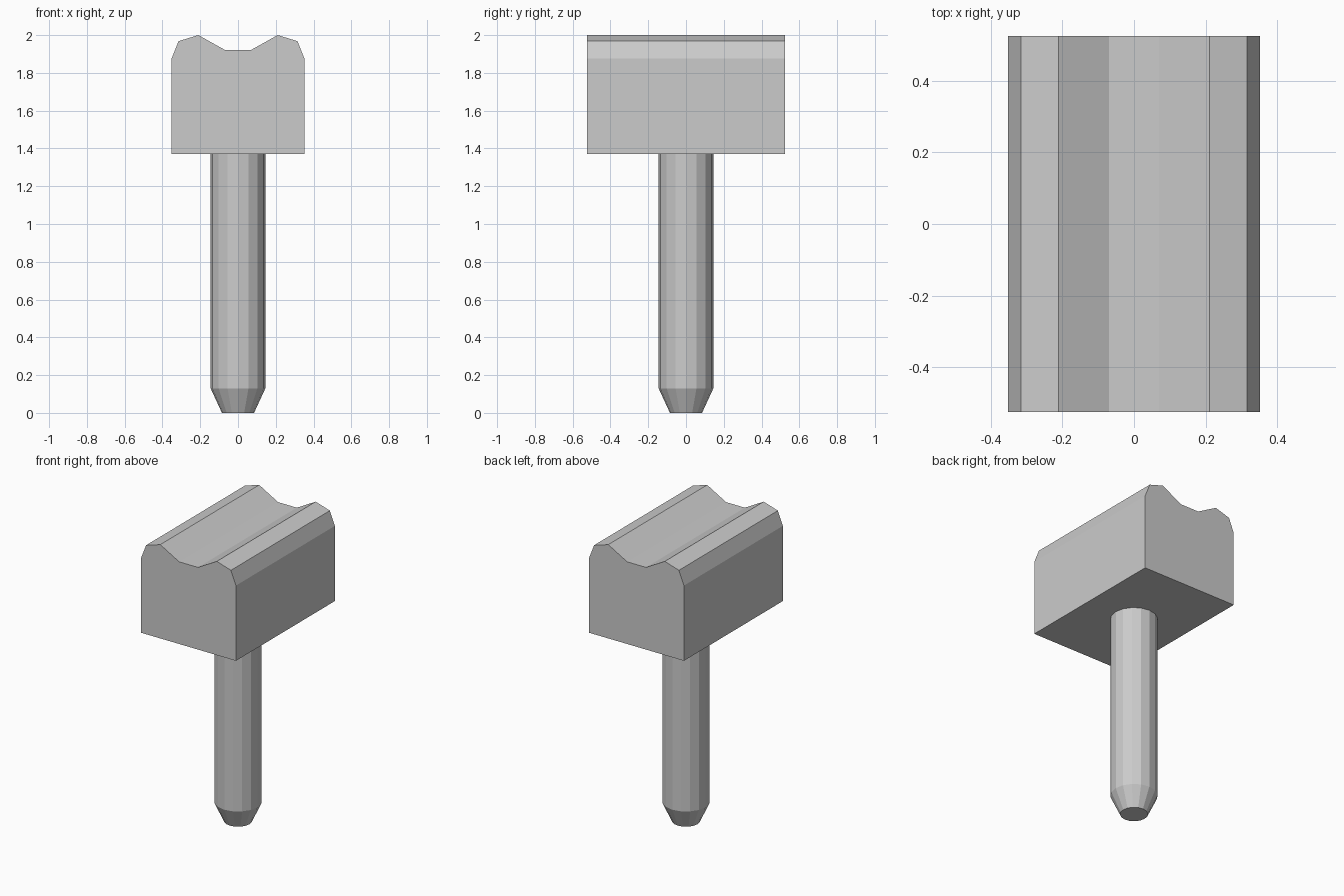
import bpy, bmesh
from math import cos, sin, pi

if "Cube" in bpy.data.objects:
    bpy.data.objects.remove(bpy.data.objects["Cube"])


def finish(name, bm):
    bmesh.ops.recalc_face_normals(bm, faces=bm.faces[:])
    mesh = bpy.data.meshes.new(name)
    bm.to_mesh(mesh)
    bm.free()
    obj = bpy.data.objects.new(name, mesh)
    bpy.context.collection.objects.link(obj)
    return obj


# Head: grooved profile, mirrored in x and extruded along y
half = [(0.352, 1.37), (0.352, 1.875), (0.315, 1.968), (0.21, 2.0), (0.07, 1.922)]
profile = half + [(-x, z) for x, z in reversed(half)]
bm = bmesh.new()
face = bm.faces.new([bm.verts.new((x, -0.525, z)) for x, z in profile])
ext = bmesh.ops.extrude_face_region(bm, geom=[face], use_keep_orig=True)
moved = [v for v in ext["geom"] if isinstance(v, bmesh.types.BMVert)]
bmesh.ops.translate(bm, verts=moved, vec=(0, 1.05, 0))
finish("grooved_head", bm)

# Pin: 16-sided shaft with a tapered tip
SIDES = 16
bm = bmesh.new()
rings = []
for r, z in [(0.085, 0.0), (0.145, 0.13), (0.145, 1.37)]:
    rings.append([bm.verts.new((r * cos(2 * pi * i / SIDES), r * sin(2 * pi * i / SIDES), z))
                  for i in range(SIDES)])
for a, b in zip(rings, rings[1:]):
    for i in range(SIDES):
        j = (i + 1) % SIDES
        bm.faces.new((a[i], a[j], b[j], b[i]))
bm.faces.new(rings[0])
bm.faces.new(rings[-1])
finish("tapered_pin", bm)
